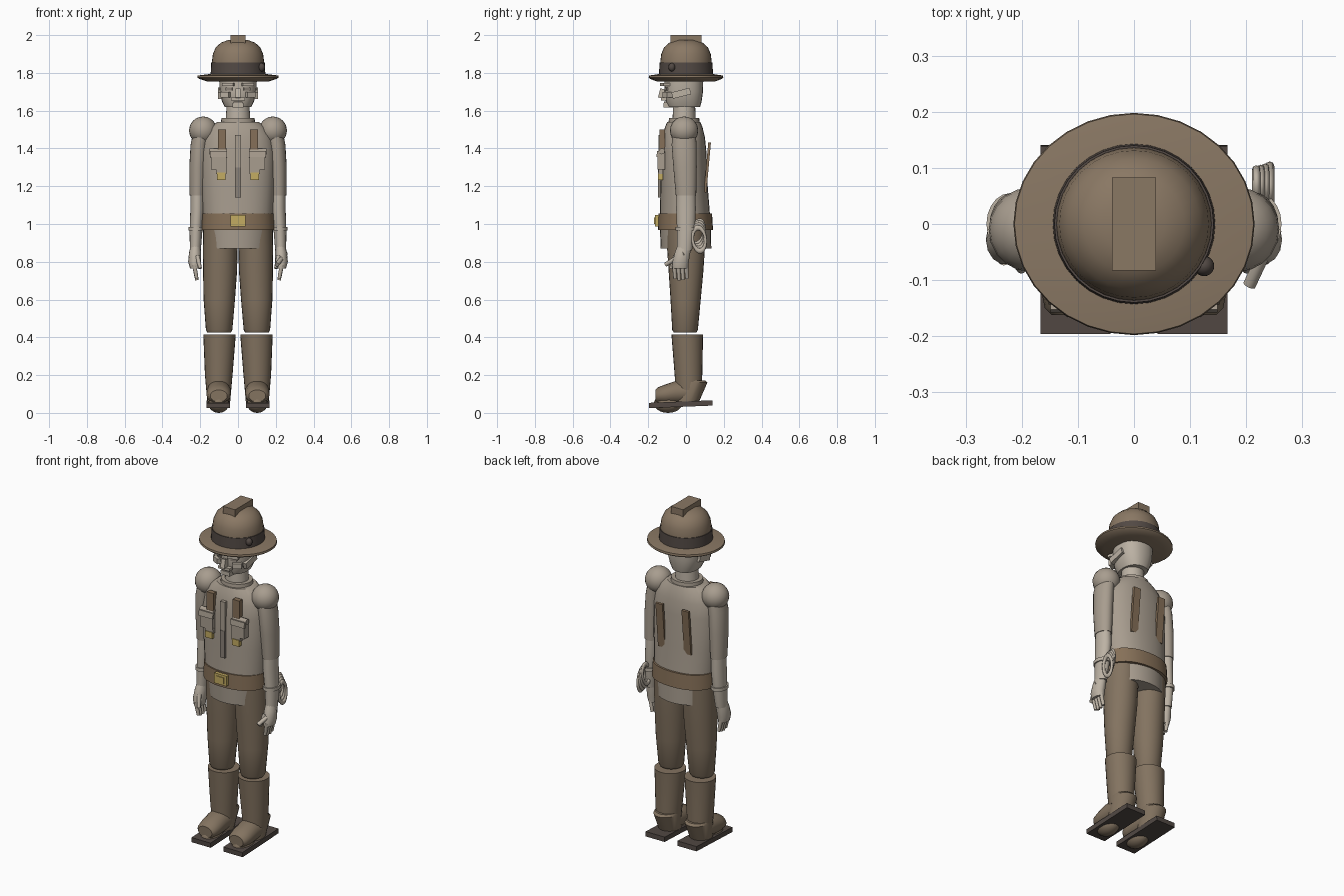
import bpy, bmesh, math
from mathutils import Vector, Matrix


def mat(name, r, g, b):
    m = bpy.data.materials.new(name)
    m.diffuse_color = [(c / 255 / 12.92 if c < 11 else ((c / 255 + 0.055) / 1.055) ** 2.4)
                       for c in (r, g, b)] + [1]
    return m


HAT = mat("hat brown", 138, 120, 100)
TROUSER = mat("trouser brown", 131, 115, 96)
SHIRT = mat("shirt taupe", 168, 157, 143)
SKIN = mat("pale skin", 188, 178, 164)
STRAP = mat("strap brown", 134, 112, 88)
DARK = mat("dark brown", 82, 73, 68)
GOLD = mat("brass", 196, 172, 98)
GREY = mat("placket grey", 138, 129, 119)


def finish(name, bm, m, angle=40):
    bmesh.ops.recalc_face_normals(bm, faces=bm.faces)
    me = bpy.data.meshes.new(name)
    bm.to_mesh(me)
    bm.free()
    me.materials.append(m)
    ob = bpy.data.objects.new(name, me)
    bpy.context.collection.objects.link(ob)
    bpy.context.view_layer.objects.active = ob
    ob.select_set(True)
    bpy.ops.object.shade_smooth_by_angle(angle=math.radians(angle))
    ob.select_set(False)
    return ob


def loft(name, rows, m, n=24, axis="z", power=1.0):
    """Rows of (position, centre x, other centre, radius x, other radius)."""
    bm = bmesh.new()
    rings = []
    for p, cx, co, rx, ro in rows:
        ring = []
        for i in range(n):
            a = math.tau * i / n
            c, s = math.cos(a), math.sin(a)
            x = cx + rx * math.copysign(abs(c) ** power, c)
            o = co + ro * math.copysign(abs(s) ** power, s)
            ring.append(bm.verts.new((x, o, p) if axis == "z" else (x, p, o)))
        rings.append(ring)
    for a, b in zip(rings, rings[1:]):
        for i in range(n):
            bm.faces.new((a[i], a[(i + 1) % n], b[(i + 1) % n], b[i]))
    bm.faces.new(rings[0])
    bm.faces.new(rings[-1])
    return finish(name, bm, m)


def box(name, c, size, m, rx=0, rz=0, ry=0):
    bm = bmesh.new()
    bmesh.ops.create_cube(bm, size=1)
    rot = Matrix.Rotation(rz, 4, 'Z') @ Matrix.Rotation(ry, 4, 'Y') @ Matrix.Rotation(rx, 4, 'X')
    bm.transform(Matrix.Translation(c) @ rot @ Matrix.Diagonal((*size, 1)))
    return finish(name, bm, m)


def ball(name, c, r, m):
    bm = bmesh.new()
    bmesh.ops.create_uvsphere(bm, u_segments=20, v_segments=12, radius=1)
    bm.transform(Matrix.Translation(c) @ Matrix.Diagonal((*r, 1)))
    return finish(name, bm, m)


def rod(name, a, b, r1, r2, m, n=10):
    a, b = Vector(a), Vector(b)
    d = b - a
    bm = bmesh.new()
    bmesh.ops.create_cone(bm, cap_ends=True, segments=n, radius1=r1, radius2=r2, depth=d.length)
    bm.transform(Matrix.Translation((a + b) / 2) @ d.to_track_quat('Z', 'Y').to_matrix().to_4x4())
    return finish(name, bm, m)


def ring(name, c, ry, rz, tube, tilt, m):
    """Elongated rope loop standing in the y-z plane."""
    bpy.ops.mesh.primitive_torus_add(major_segments=24, minor_segments=8,
                                     major_radius=1, minor_radius=tube / ry)
    ob = bpy.context.object
    ob.name = name
    ob.data.transform(Matrix.Translation(c) @ Matrix.Rotation(tilt, 4, 'X')
                      @ Matrix.Diagonal((ry, ry, rz, 1)) @ Matrix.Rotation(math.pi / 2, 4, 'Y'))
    ob.data.materials.append(m)
    bpy.ops.object.shade_smooth()
    ob.select_set(False)


# Hat: brim, crown, band, ridge and band knot
loft("hat_brim", [(1.755, 0, 0, .165, .155), (1.768, 0, 0, .205, .19), (1.775, 0, 0, .215, .198),
                  (1.786, 0, 0, .213, .196), (1.795, 0, 0, .14, .135)], HAT, 32)
loft("hat_crown", [(1.78, 0, 0, .14, .138), (1.86, 0, 0, .138, .136), (1.90, 0, 0, .133, .131),
                   (1.935, 0, 0, .118, .116), (1.96, 0, 0, .09, .088), (1.973, 0, 0, .055, .054),
                   (1.977, 0, 0, .015, .015)], HAT, 32)
loft("hat_band", [(1.79, 0, 0, .145, .143), (1.855, 0, 0, .142, .14)], DARK, 32)
box("hat_ridge", (0, 0, 1.975), (.078, .166, .05), HAT)
ball("band_knot", (.125, -.075, 1.83), (.018, .018, .022), DARK)

# Head and neck
loft("head", [(1.62, 0, -.01, .07, .085), (1.65, 0, -.012, .085, .095), (1.70, 0, -.012, .098, .102),
              (1.78, 0, -.01, .1, .102)], SKIN, 24, power=.85)
loft("neck", [(1.53, 0, -.01, .066, .062), (1.64, 0, -.01, .06, .058)], SKIN)
box("nose", (0, -.125, 1.69), (.026, .035, .05), SKIN, rx=-.25)
box("moustache", (0, -.118, 1.662), (.075, .03, .016), SKIN)
box("mouth", (0, -.107, 1.645), (.05, .02, .007), GREY)
box("chin", (0, -.095, 1.628), (.06, .05, .024), SKIN)
for s in (-1, 1):
    box("brow", (s * .05, -.11, 1.738), (.062, .04, .016), SKIN, rz=s * .3)
    box("eye", (s * .045, -.1, 1.715), (.036, .02, .014), GREY, rz=s * .3)
    box("cheek", (s * .06, -.09, 1.685), (.05, .05, .03), SKIN, rz=s * .5)
    box("sideburn", (s * .096, -.025, 1.692), (.022, .1, .035), SKIN, rx=.25)

# Torso, collar, hem and belt
loft("shirt", [(1.0, 0, -.005, .185, .135), (1.06, 0, -.006, .187, .132), (1.2, 0, -.01, .194, .125),
               (1.38, 0, -.012, .197, .12), (1.46, 0, -.012, .182, .112), (1.51, 0, -.012, .15, .1),
               (1.54, 0, -.012, .11, .088)], SHIRT, 28, power=.9)
loft("collar", [(1.5, 0, -.01, .095, .086), (1.56, 0, -.01, .088, .08)], SHIRT)
loft("shirt_hem", [(.87, 0, 0, .165, .134), (1.0, 0, -.004, .18, .135)], SHIRT, 28)
loft("belt", [(.968, 0, -.003, .194, .146), (1.055, 0, -.004, .19, .142)], STRAP, 32, power=.9)
box("belt_buckle", (0, -.152, 1.018), (.08, .025, .06), GOLD)
box("belt_buckle_plate", (0, -.166, 1.018), (.05, .006, .034), GOLD)

# Front placket
box("placket_upper", (0, -.135, 1.385), (.03, .02, .17), SHIRT)
box("placket_lower", (0, -.137, 1.22), (.03, .02, .16), GREY)

# Straps, chest pouches and tabs
for s in (-1, 1):
    box("front_strap", (s * .085, -.126, 1.425), (.044, .028, .15), STRAP)
    box("back_strap", (s * .085, .113, 1.3), (.045, .014, .265), STRAP, rx=-.09)
    box("chest_pouch", (s * .103, -.13, 1.335), (.082, .04, .095), SHIRT)
    box("pouch_flap", (s * .103, -.148, 1.37), (.092, .014, .032), SHIRT, rx=-.15)
    rod("pouch_roll", (s * .06, -.128, 1.385), (s * .152, -.128, 1.385), .016, .016, SHIRT)
    box("pouch_tab", (s * .088, -.134, 1.28), (.055, .022, .03), SHIRT)
    box("pouch_buckle", (s * .088, -.136, 1.253), (.045, .026, .038), GOLD)

# Arms and hands
for s in (-1, 1):
    x = s * .215
    ball("shoulder", (s * .185, -.01, 1.495), (.074, .075, .074), SHIRT)
    loft("sleeve", [(1.15, x, 0, .041, .054), (1.3, s * .212, -.005, .046, .062),
                    (1.42, s * .205, -.01, .046, .066), (1.5, s * .19, -.01, .045, .06)], SHIRT, 20)
    loft("forearm", [(.86, s * .226, -.008, .029, .04), (.97, s * .222, .0, .034, .048),
                     (1.08, s * .215, .0, .037, .052), (1.16, x, 0, .037, .05)], SKIN, 20)
    loft("cuff", [(.965, s * .221, 0, .042, .055), (.985, s * .221, 0, .042, .055)], SKIN, 20)
    loft("palm", [(.765, s * .228, -.03, .026, .042), (.8, s * .23, -.028, .034, .044),
                  (.85, s * .227, -.018, .032, .042), (.885, s * .225, -.01, .026, .036)], SKIN, 14)
    for i in range(4):
        y = -.062 + i * .021
        rod("finger", (s * .232, y, .785), (s * .218, y + .004, .7 + abs(i - 1.4) * .007),
            .012, .009, SKIN)
    rod("thumb", (s * .215, -.055, .83), (s * .2, -.08, .765), .013, .009, SKIN)

# Coiled rope and its handle
for i in range(4):
    ring("rope_coil", (.218 + i * .008, .06 + i * .003, .955 - i * .012), .034, .062, .008,
         -.25 + i * .12, SKIN)
rod("rope_handle", (.206, -.108, .785), (.252, -.01, .845), .012, .012, SKIN)

# Trousers, boots and soles
for s in (-1, 1):
    x = s * .095
    loft("trouser_leg", [(.425, s * .1, -.005, .062, .06), (.44, s * .1, -.005, .07, .068),
                         (.6, s * .099, -.002, .083, .08), (.75, s * .095, 0, .09, .092),
                         (.87, s * .094, 0, .092, .1), (1.0, s * .092, 0, .092, .105)], TROUSER, 24)
    loft("boot_shaft", [(.12, s * .102, .015, .066, .07), (.2, s * .102, .013, .073, .073),
                        (.4, s * .098, .007, .085, .083), (.415, s * .098, .007, .086, .084)], TROUSER, 24)
    loft("boot_heel", [(.05, s * .102, 0, .06, .065), (.16, s * .102, .03, .069, .083),
                       (.172, s * .102, .025, .064, .075)], TROUSER, 20)
    loft("boot_toe", [(-.162, s * .102, .09, .045, .032), (-.15, s * .102, .093, .057, .042),
                      (-.11, s * .102, .098, .065, .052), (-.05, s * .102, .108, .066, .062),
                      (.03, s * .102, .11, .062, .058)], TROUSER, 20, axis="y")
    ball("boot_ball", (s * .102, -.095, .05), (.055, .075, .05), TROUSER)
    box("sole", (s * .104, -.028, .046), (.125, .336, .028), DARK, rx=.04)
